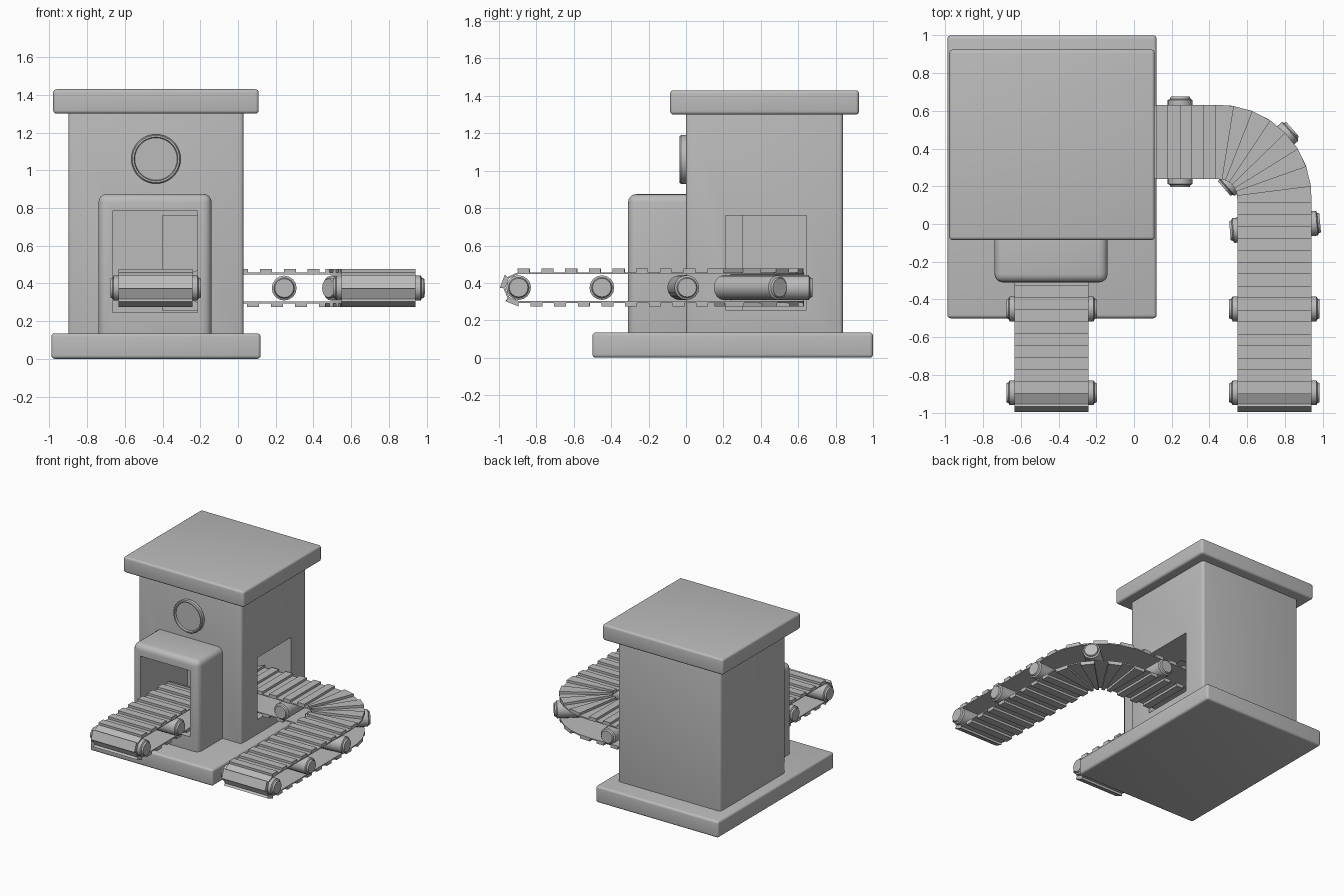
import bpy, bmesh, math
from mathutils import Vector, Matrix

cube = bpy.data.objects.get("Cube")
if cube:
    bpy.data.objects.remove(cube, do_unlink=True)

grey = bpy.data.materials.new("plain_grey")
grey.use_nodes = True
grey.diffuse_color = (0.5, 0.5, 0.5, 1)
grey.node_tree.nodes["Principled BSDF"].inputs["Base Color"].default_value = (0.5, 0.5, 0.5, 1)


def finish(name, bm, smooth=True):
    bmesh.ops.recalc_face_normals(bm, faces=bm.faces)
    mesh = bpy.data.meshes.new(name)
    bm.to_mesh(mesh)
    bm.free()
    mesh.materials.append(grey)
    ob = bpy.data.objects.new(name, mesh)
    bpy.context.collection.objects.link(ob)
    if smooth:
        shade(ob)
    return ob


def activate(ob):
    bpy.ops.object.select_all(action='DESELECT')
    ob.select_set(True)
    bpy.context.view_layer.objects.active = ob


def shade(ob):
    activate(ob)
    bpy.ops.object.shade_smooth_by_angle(angle=math.radians(35))


def box(name, low, high, round_by=0.0):
    low, high = Vector(low), Vector(high)
    bm = bmesh.new()
    bmesh.ops.create_cube(bm, size=1, matrix=Matrix.Translation((low + high) / 2)
                          @ Matrix.Diagonal((high - low).to_4d()))
    if round_by:
        bmesh.ops.bevel(bm, geom=bm.edges[:], offset=round_by, segments=4,
                        profile=0.5, affect='EDGES')
    return finish(name, bm)


def cut(ob, cutter):
    mod = ob.modifiers.new("opening", 'BOOLEAN')
    mod.operation, mod.solver, mod.object = 'DIFFERENCE', 'EXACT', cutter
    activate(ob)
    bpy.ops.object.modifier_apply(modifier=mod.name)


def lathe(name, profile, steps, place):
    """Spin (radius, height) points about z, then move into place."""
    bm = bmesh.new()
    verts = [bm.verts.new((r, 0, h)) for r, h in profile]
    edges = [bm.edges.new(pair) for pair in zip(verts, verts[1:])]
    bmesh.ops.spin(bm, geom=verts + edges, cent=(0, 0, 0), axis=(0, 0, 1),
                   angle=math.tau, steps=steps)
    bmesh.ops.remove_doubles(bm, verts=bm.verts, dist=0.0001)
    bm.transform(place)
    return finish(name, bm)


# Building
box("base_slab", (-0.99, -0.5, 0), (0.12, 1, 0.135), 0.018)
box("roof_slab", (-0.98, -0.085, 1.3), (0.11, 0.925, 1.43), 0.018)
body = box("body", (-0.9, 0, 0.08), (0.03, 0.84, 1.34), 0.022)
porch = box("porch", (-0.74, -0.31, 0.06), (-0.14, 0.1, 0.875), 0.045)

# Tunnels for the two belts
front_tunnel = box("front_tunnel", (-0.665, -0.5, 0.245), (-0.215, 0.3, 0.785))
side_tunnel = box("side_tunnel", (-0.4, 0.21, 0.255), (0.2, 0.645, 0.76))
cut(body, front_tunnel)
cut(body, side_tunnel)
cut(porch, front_tunnel)
for ob in (body, porch):
    shade(ob)
for ob in (front_tunnel, side_tunnel):
    bpy.data.objects.remove(ob, do_unlink=True)

# Round medallion with a recessed face
lathe("medallion", [(0, 0.018), (0.112, 0.018), (0.116, 0.034), (0.125, 0.034),
                    (0.131, 0.026), (0.131, -0.02)], 40,
      Matrix.Translation((-0.435, 0, 1.06)) @ Matrix.Rotation(math.pi / 2, 4, 'X'))

# Conveyor belts
AXLE_Z, BAND_R, BELT_HALF, SLAT = 0.375, 0.082, 0.197, 0.064


def front_path(s):
    """Centre point and sideways direction at distance s."""
    return Vector((-0.437, -0.01 - s, 0)), Vector((1, 0, 0))


BEND = Vector((0.45, 0.14, 0))
BEND_R, LEAD = 0.295, 0.65
BEND_LEN = BEND_R * math.pi / 2


def side_path(s):
    if s < LEAD:
        return Vector((BEND.x - LEAD + s, BEND.y + BEND_R, 0)), Vector((0, 1, 0))
    angle = min((s - LEAD) / BEND_R, math.pi / 2)
    out = Vector((math.sin(angle), math.cos(angle), 0))
    past = max(0, s - LEAD - BEND_LEN)
    return BEND + out * BEND_R - Vector((0, past, 0)), out


def loop_point(u, length, radius):
    """Distance along the path and height at position u round the loop."""
    turn = math.pi * BAND_R
    if u < length:
        return u, AXLE_Z + radius
    u -= length
    if u < turn:
        a = u / BAND_R
        return length + radius * math.sin(a), AXLE_Z + radius * math.cos(a)
    u -= turn
    if u < length:
        return length - u, AXLE_Z - radius
    a = (u - length) / BAND_R
    return -radius * math.sin(a), AXLE_Z - radius * math.cos(a)


def belt(name, path, length):
    around = 2 * length + math.tau * BAND_R
    count = 2 * round(around / SLAT / 2)
    step = around / count
    bm = bmesh.new()
    for i in range(count):
        outer = BAND_R + (0.019 if i % 2 else 0)
        rings = []
        for u in (i * step, ((i + 1) % count) * step):
            ring = []
            for radius, side in ((BAND_R - 0.01, -1), (outer, -1),
                                 (outer, 1), (BAND_R - 0.01, 1)):
                s, z = loop_point(u, length, radius)
                centre, across = path(s)
                p = centre + across * (side * BELT_HALF)
                ring.append(bm.verts.new((p.x, p.y, z)))
            rings.append(ring)
        a, b = rings
        bm.faces.new(a)
        bm.faces.new(b[::-1])
        for k in range(4):
            n = (k + 1) % 4
            bm.faces.new((a[k], b[k], b[n], a[n]))
    finish(name, bm, smooth=False)


def roller(name, x, y, across):
    lathe(name, [(0, -0.24), (0.05, -0.24), (0.055, -0.228), (0.066, -0.222), (0.066, 0.222),
                 (0.055, 0.228), (0.05, 0.24), (0, 0.24)], 16,
          Matrix.Translation((x, y, AXLE_Z))
          @ across.to_track_quat('Z', 'Y').to_matrix().to_4x4())


belt("front_belt", front_path, 0.885)
belt("side_belt", side_path, LEAD + BEND_LEN + BEND.y + 0.895)

for i, y in enumerate((-0.01, -0.45, -0.895)):
    roller(f"front_roller_{i + 1}", -0.437, y, Vector((1, 0, 0)))
side_rollers = [(-0.2, 0.435, 90), (0.245, 0.435, 90), (0.66, 0.345, 41),
                (0.748, -0.015, 5), (0.745, -0.45, 0), (0.745, -0.895, 0)]
for i, (x, y, deg) in enumerate(side_rollers):
    a = math.radians(deg)
    roller(f"side_roller_{i + 1}", x, y, Vector((math.cos(a), math.sin(a), 0)))
